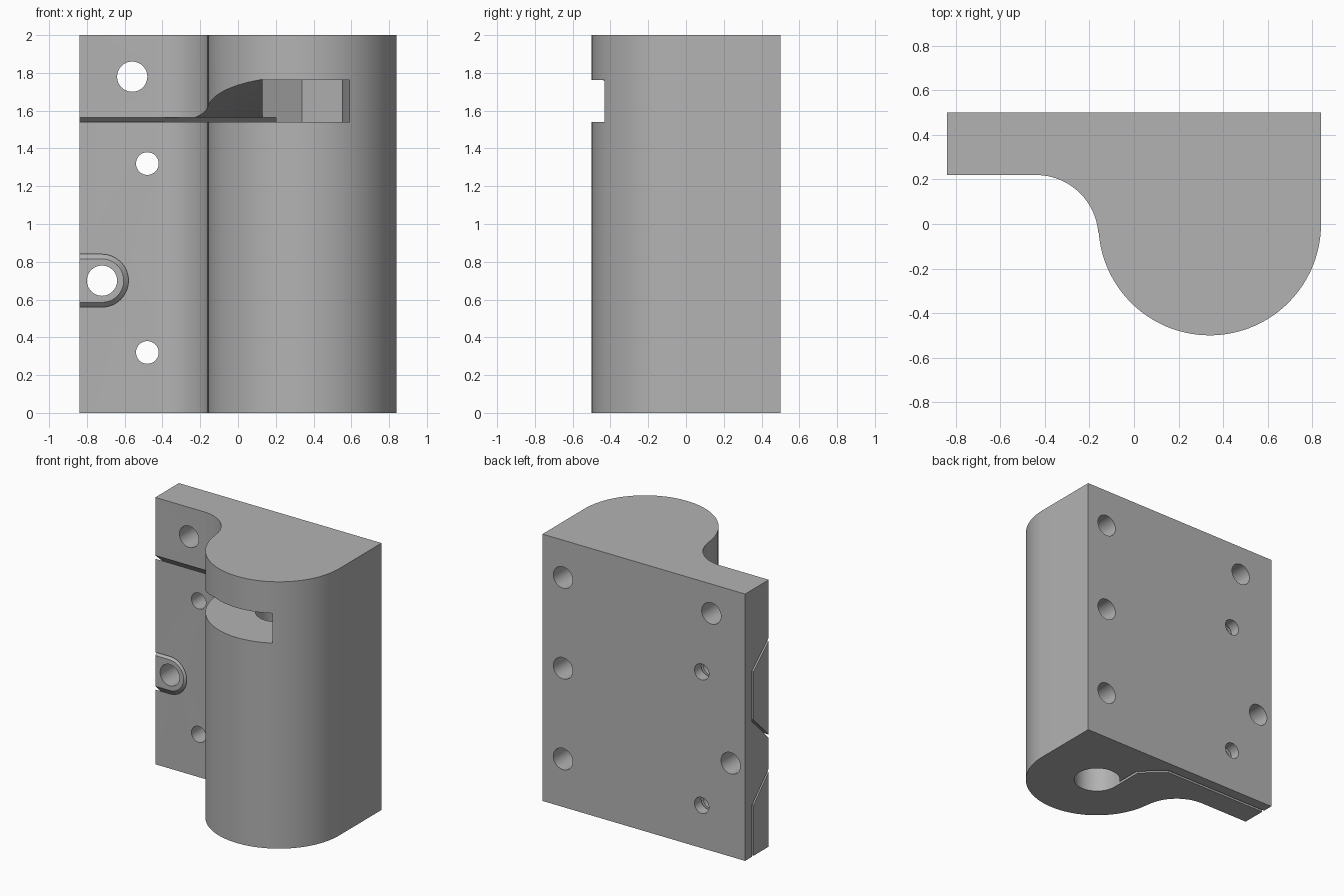
import bpy, bmesh
from math import sin, cos, radians, tau
from mathutils import Vector

cube = bpy.data.objects.get("Cube")
if cube:
    bpy.data.objects.remove(cube)

grey = bpy.data.materials.new("plain grey")
grey.use_nodes = True
COLOR = (0.45, 0.45, 0.45, 1)
grey.diffuse_color = COLOR
grey.node_tree.nodes["Principled BSDF"].inputs["Base Color"].default_value = COLOR


def loft(name, start, end):
    """Solid between two matching closed rings of points."""
    bm = bmesh.new()
    a = [bm.verts.new(p) for p in start]
    b = [bm.verts.new(p) for p in end]
    n = len(a)
    bm.faces.new(a)
    bm.faces.new(b)
    for i in range(n):
        j = (i + 1) % n
        bm.faces.new((a[i], a[j], b[j], b[i]))
    bmesh.ops.recalc_face_normals(bm, faces=bm.faces)
    mesh = bpy.data.meshes.new(name)
    bm.to_mesh(mesh)
    bm.free()
    mesh.materials.append(grey)
    obj = bpy.data.objects.new(name, mesh)
    bpy.context.collection.objects.link(obj)
    return obj


def prism(name, points, axis, low, high):
    """Extrude a 2D outline along the x, y or z axis."""
    place = {"x": lambda p, d: Vector((d, p[0], p[1])),
             "y": lambda p, d: Vector((p[0], d, p[1])),
             "z": lambda p, d: Vector((p[0], p[1], d))}[axis]
    return loft(name, [place(p, low) for p in points], [place(p, high) for p in points])


def arc(cx, cy, r, a0, a1, n):
    steps = [radians(a0 + (a1 - a0) * i / n) for i in range(n + 1)]
    return [(cx + r * cos(t), cy + r * sin(t)) for t in steps]


def cut(target, cutter):
    """Subtract the cutter and delete it."""
    mod = target.modifiers.new("cut", "BOOLEAN")
    mod.operation = "DIFFERENCE"
    mod.solver = "EXACT"
    mod.object = cutter
    cutter.hide_render = True
    bpy.context.view_layer.objects.active = target
    bpy.ops.object.modifier_apply(modifier=mod.name)
    bpy.data.objects.remove(cutter)


def circle(cx, cy, r, n=40):
    return [(cx + r * cos(tau * i / n), cy + r * sin(tau * i / n)) for i in range(n)]


def boss_ring(r, y, left):
    """U-shaped outline of the fixed boss, open to the plate edge."""
    outline = [(left, 0.7 + r)] + arc(-0.72, 0.7, r, 90, -90, 24) + [(left, 0.7 - r)]
    return [Vector((x, y, z)) for x, z in outline]


# Plate blending into a rounded barrel
outline = [(0.84, 0.5), (-0.84, 0.5), (-0.84, 0.22)]
outline += arc(-0.44, -0.06, 0.28, 90, 4.4, 24)
outline += arc(0.34, 0, 0.5, 184.4, 360, 48)
body = prism("clamp_body", outline, "z", 0, 2)

# Blind vertical bore
cut(body, prism("bore", circle(0.34, 0, 0.16, 48), "z", -0.1, 1.85))

# Nut pocket open to the front
pocket = [(0.13, 0.12), (0.34, 0.243), (0.55, 0.12), (0.55, -0.12),
          (0.59, -0.433), (0.61, -0.6), (0.13, -0.6)]
cut(body, prism("nut_pocket", pocket, "z", 1.54, 1.763))

# Wedge of clearance above the clamping flap
wedge = [(0.12, 1.54), (0.12, 1.565), (-0.6, 1.817), (-0.6, 1.54)]
cut(body, prism("flap_clearance", wedge, "x", -0.6, 0.131))

# Sloped slit along the top of the flap
slope = [(0.1, 1.54), (0.1, 1.565), (0.22, 1.565), (0.42, 1.39), (0.42, 1.365), (0.22, 1.54)]
cut(body, prism("top_slit", slope, "x", -1, 0.2))

# Long slit behind the flap, running into the bore but leaving the boss whole
path = [(-1, 0.42), (0.03, 0.42), (0.2, 0.27), (0.2, 0), (0.18, 0),
        (0.18, 0.26), (0.02, 0.4), (-1, 0.4)]
slit = prism("flap_slit", path, "z", -0.1, 1.38)
cut(slit, loft("boss_core", boss_ring(0.045, 0.15, -1.4), boss_ring(0.335, 0.44, -1.4)))
cut(body, slit)

# Flaring slit around the boss
shell = loft("boss_slit", boss_ring(0.08, 0.16, -1.2), boss_ring(0.34, 0.42, -1.2))
cut(shell, loft("boss_core", boss_ring(0.045, 0.15, -1.4), boss_ring(0.335, 0.44, -1.4)))
cut(body, shell)

# Through holes in the plate
for x, z, r in ((-0.56, 1.78, 0.08), (-0.72, 0.7, 0.08), (-0.48, 1.32, 0.06), (-0.48, 0.32, 0.06)):
    cut(body, prism("plate_hole", circle(x, z, r), "y", 0, 0.7))

# Blind mounting holes in the back
for z in (0.36, 1.04, 1.72):
    cut(body, prism("back_hole", circle(0.67, z, 0.08), "y", 0.1, 0.7))

bpy.ops.object.select_all(action="DESELECT")
body.select_set(True)
bpy.context.view_layer.objects.active = body
bpy.ops.object.shade_smooth_by_angle(angle=radians(30))
